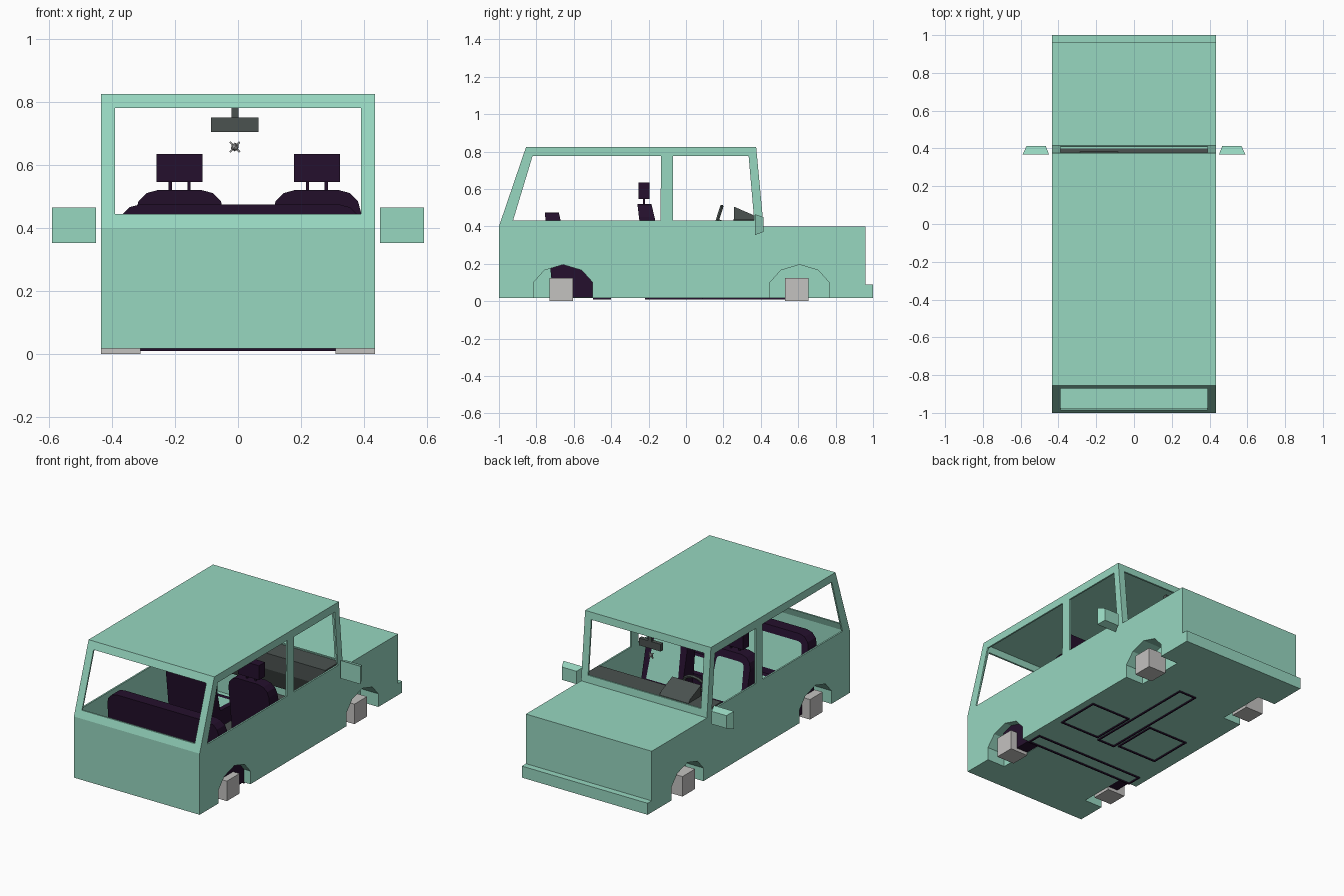
import bpy, bmesh, math
from mathutils import Vector, Matrix

if "Cube" in bpy.data.objects:
    bpy.data.objects.remove(bpy.data.objects["Cube"])


def material(name, rgb):
    m = bpy.data.materials.new(name)
    m.diffuse_color = (*rgb, 1)
    m.use_nodes = True
    m.node_tree.nodes["Principled BSDF"].inputs["Base Color"].default_value = m.diffuse_color
    return m


GREEN = material("seafoam paint", (0.31, 0.68, 0.53))
PURPLE = material("dark purple trim", (0.018, 0.005, 0.026))
DARK = material("charcoal plastic", (0.07, 0.085, 0.08))
GREY = material("light grey", (0.55, 0.54, 0.53))
SILVER = material("ornament grey", (0.3, 0.3, 0.3))


def finish(name, bm, *mats, recalc=True):
    if recalc:
        bmesh.ops.recalc_face_normals(bm, faces=bm.faces)
    me = bpy.data.meshes.new(name)
    bm.to_mesh(me)
    bm.free()
    for m in mats:
        me.materials.append(m)
    ob = bpy.data.objects.new(name, me)
    bpy.context.collection.objects.link(ob)
    return ob


def prism_bm(pts, x0, x1):
    """Side profile (y, z) extruded across x."""
    bm = bmesh.new()
    a = [bm.verts.new((x0, y, z)) for y, z in pts]
    b = [bm.verts.new((x1, y, z)) for y, z in pts]
    bm.faces.new(a)
    bm.faces.new(b[::-1])
    n = len(pts)
    for i in range(n):
        j = (i + 1) % n
        bm.faces.new((a[i], b[i], b[j], a[j]))
    bmesh.ops.recalc_face_normals(bm, faces=bm.faces)
    return bm


def prism(name, pts, x0, x1, mat):
    return finish(name, prism_bm(pts, x0, x1), mat)


def box(name, x0, x1, y0, y1, z0, z1, mat):
    return prism(name, [(y0, z0), (y1, z0), (y1, z1), (y0, z1)], x0, x1, mat)


def cut(target, cutter):
    cutter.hide_render = True
    mod = target.modifiers.new("cut", 'BOOLEAN')
    mod.operation = 'DIFFERENCE'
    mod.solver = 'EXACT'
    mod.object = cutter
    bpy.context.view_layer.objects.active = target
    bpy.ops.object.modifier_apply(modifier=mod.name)
    bpy.data.objects.remove(cutter)


def arch(c, low):
    return [(c + dy, z) for dy, z in ((-0.158, low), (-0.158, 0.10), (-0.1, 0.165),
            (0, 0.195), (0.1, 0.165), (0.158, 0.10), (0.158, low))]


# Body shell: outer profile, hollow cabin, windows and wheel arches
W = 0.435
body = prism("body", [(-1, 0.018), (-1, 0.40), (-0.855, 0.825), (0.375, 0.825),
                      (0.415, 0.40), (0.96, 0.40), (0.96, 0.09), (1, 0.09), (1, 0.018)],
             -W, W, GREEN)
cut(body, prism("cabin_cutter", [(-0.99, 0.026), (-0.99, 0.40), (-0.847, 0.815),
                                 (0.365, 0.815), (0.404, 0.40), (0.404, 0.026)],
                -W + 0.01, W - 0.01, GREEN))
cut(body, box("screen_cutter", -0.39, 0.39, -1.2, 1.2, 0.445, 0.78, GREEN))
cut(body, prism("rear_window_cutter", [(-0.925, 0.43), (-0.137, 0.43), (-0.133, 0.777),
                                       (-0.82, 0.777)], -1, 1, GREEN))
cut(body, prism("front_window_cutter", [(-0.07, 0.43), (0.365, 0.43), (0.335, 0.775),
                                        (-0.07, 0.775)], -1, 1, GREEN))
for c in (-0.657, 0.607):
    for s in (-1, 1):
        cut(body, prism("arch_cutter", arch(c, -0.1), s * 0.31, s * 0.6, GREEN))

for s, side in ((-1, "left"), (1, "right")):
    # Rear wheel well liners (open at the bottom and outside)
    bm = prism_bm(arch(-0.657, 0.018), s * 0.31, s * 0.43)
    gone = [f for f in bm.faces if f.normal.z < -0.9 or f.normal.x * s > 0.9]
    bmesh.ops.delete(bm, geom=gone, context='FACES')
    finish(side + "_wheel_well", bm, GREEN, recalc=False)
    # Block wheels
    for y, end in ((-0.73, "rear"), (0.53, "front")):
        box(f"{side}_{end}_wheel", s * 0.31, s * 0.434, y, y + 0.125, 0, 0.125, GREY)
    # Door mirrors, tapering forwards
    bm = prism_bm([(0.368, 0.353), (0.414, 0.37), (0.414, 0.45), (0.368, 0.465)],
                  s * 0.45, s * 0.59)
    for v in bm.verts:
        if v.co.y > 0.4:
            v.co.x = s * 0.518 + (v.co.x - s * 0.52) * 0.72
    finish(side + "_door_mirror", bm, GREEN)


def seat(name, x0, x1, y_back, y_front, lean, top):
    """Leaning seat with rounded top corners and inset pale panels."""
    bm = prism_bm([(y_back, 0.02), (y_front, 0.02), (y_front, 0.19), (y_back + 0.09, 0.2),
                   (y_back + 0.075 - lean, top), (y_back - lean, top)], x0, x1)
    ends = [e for e in bm.edges if all(v.co.z > top - 0.001 for v in e.verts)
            and abs(e.verts[0].co.x - e.verts[1].co.x) < 0.001]
    bmesh.ops.bevel(bm, geom=ends, offset=0.07, segments=3, profile=0.5, affect='EDGES')
    bm.normal_update()
    panels = [f for f in bm.faces if (f.normal.y > 0.8 and f.calc_center_median().z > 0.22)
              or (f.normal.z > 0.9 and f.calc_center_median().z < 0.25)]
    bmesh.ops.inset_individual(bm, faces=panels, thickness=0.045)
    for f in panels:
        f.material_index = 1
    finish(name, bm, PURPLE, GREEN)


def floor_frame(name, x0, x1, y0, y1, t=0.008):
    """Thin dark outline showing through the floor."""
    for i, (a, b, c, d) in enumerate(((x0, x1, y0, y0 + t), (x0, x1, y1 - t, y1),
                                      (x0, x0 + t, y0, y1), (x1 - t, x1, y0, y1))):
        box(f"{name}_{i + 1}", a, b, c, d, 0.01, 0.022, PURPLE)


# Seats
seat("rear_bench", -0.38, 0.39, -0.71, -0.40, 0.045, 0.475)
floor_frame("bench_floor_outline", -0.38, 0.39, -0.498, -0.40)
for side, x in (("driver", -0.185), ("passenger", 0.25)):
    seat(side + "_seat", x - 0.14, x + 0.14, -0.20, 0.09, 0.06, 0.52)
    floor_frame(side + "_floor_outline", x - 0.14, x + 0.14, -0.20, 0.09)
    box(side + "_headrest", x - 0.073, x + 0.073, -0.255, -0.195, 0.545, 0.635, PURPLE)
    for dx in (-0.03, 0.03):
        box(side + "_headrest_post", x + dx - 0.005, x + dx + 0.005, -0.23, -0.22,
            0.51, 0.55, PURPLE)

# Centre console and its floor outline
box("console", -0.02, 0.085, -0.21, 0.402, 0.022, 0.12, DARK)
floor_frame("console_floor_outline", -0.03, 0.095, -0.22, 0.53)

# Dashboard with instrument hood
prism("dashboard", [(0.30, 0.22), (0.402, 0.22), (0.402, 0.438), (0.255, 0.438), (0.255, 0.34)],
      -0.424, 0.424, DARK)
prism("instrument_hood", [(0.257, 0.43), (0.257, 0.505), (0.365, 0.458), (0.39, 0.43)],
      -0.285, -0.085, DARK)

# Steering wheel: low-poly ring, spoke and column, tilted towards the driver
bm = bmesh.new()
R, r, N, M = 0.085, 0.01, 16, 6
ring = [[bm.verts.new(((R + r * math.cos(q)) * math.cos(p),
                       (R + r * math.cos(q)) * math.sin(p), r * math.sin(q)))
         for q in (2 * math.pi * j / M for j in range(M))]
        for p in (2 * math.pi * i / N for i in range(N))]
for i in range(N):
    for j in range(M):
        k, l = (i + 1) % N, (j + 1) % M
        bm.faces.new((ring[i][j], ring[k][j], ring[k][l], ring[i][l]))
for size, off in (((0.16, 0.022, 0.01), (0, 0, 0)), ((0.03, 0.03, 0.12), (0, 0, -0.06))):
    bmesh.ops.create_cube(bm, size=1, matrix=Matrix.Translation(off) @ Matrix.Diagonal((*size, 1)))
wheel = finish("steering_wheel", bm, DARK)
wheel.rotation_euler = (math.radians(72), 0, 0)
wheel.location = (-0.185, 0.165, 0.425)

# Interior mirror with a hanging ornament
box("mirror_stem", -0.021, 0.001, 0.358, 0.372, 0.745, 0.80, DARK)
box("interior_mirror", -0.085, 0.065, 0.347, 0.372, 0.705, 0.75, DARK)
bm = bmesh.new()
bmesh.ops.create_icosphere(bm, subdivisions=1, radius=0.014)
for a in (-0.8, 0.8):
    bmesh.ops.create_cube(bm, size=1, matrix=Matrix.Rotation(a, 4, 'Y')
                          @ Matrix.Diagonal((0.045, 0.006, 0.006, 1)))
ornament = finish("hanging_ornament", bm, SILVER)
ornament.location = (-0.01, 0.36, 0.657)
